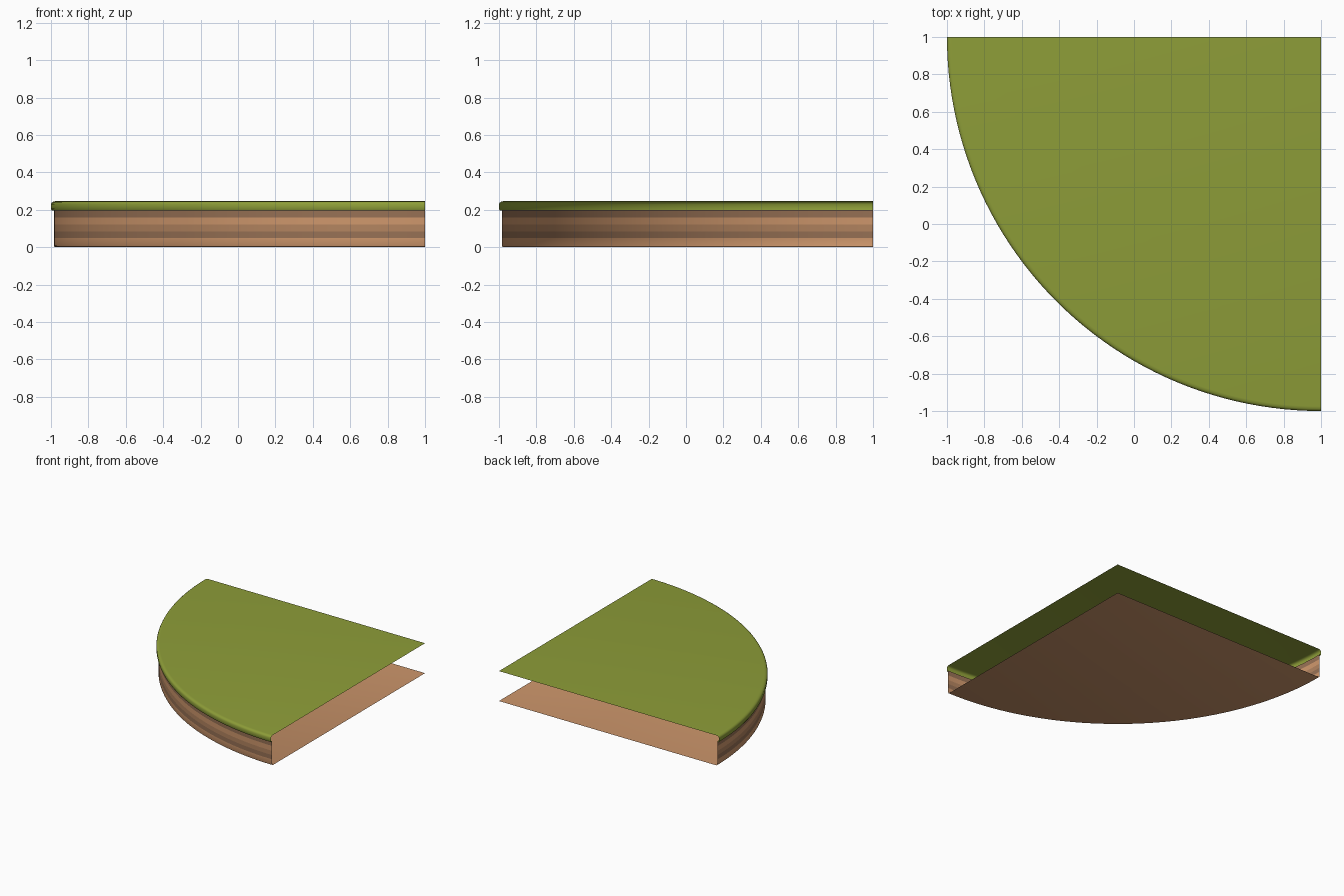
import bpy, bmesh
from math import cos, sin, pi

if "Cube" in bpy.data.objects:
    bpy.data.objects.remove(bpy.data.objects["Cube"])

SEGMENTS = 48


def material(name, rgb):
    m = bpy.data.materials.new(name)
    m.diffuse_color = (*rgb, 1)
    m.use_nodes = True
    m.node_tree.nodes["Principled BSDF"].inputs["Base Color"].default_value = m.diffuse_color
    return m


grass = material("grass_green", (0.27, 0.34, 0.04))
light = material("light_earth", (0.62, 0.31, 0.15))
mid = material("mid_earth", (0.45, 0.23, 0.115))
dark = material("dark_earth", (0.31, 0.165, 0.09))


def quarter_sweep(name, profile, bands, materials, cap_at):
    """Sweep an (r, z) profile a quarter turn about (1, 1); fan one end to the corner."""
    bm = bmesh.new()
    rings = []
    for r, z in profile:
        angles = [pi + pi / 2 * i / SEGMENTS for i in range(SEGMENTS + 1)]
        rings.append([bm.verts.new((1 + r * cos(a), 1 + r * sin(a), z)) for a in angles])
    for low, high, band in zip(rings, rings[1:], bands):
        for i in range(SEGMENTS):
            f = bm.faces.new((low[i], low[i + 1], high[i + 1], high[i]))
            f.material_index = band
    corner = bm.verts.new((1, 1, profile[cap_at][1]))
    rim = rings[cap_at]
    bm.faces.new([corner] + (rim if cap_at else rim[::-1]))
    mesh = bpy.data.meshes.new(name)
    bm.to_mesh(mesh)
    bm.free()
    for m in materials:
        mesh.materials.append(m)
    ob = bpy.data.objects.new(name, mesh)
    bpy.context.collection.objects.link(ob)
    bpy.ops.object.select_all(action='DESELECT')
    ob.select_set(True)
    bpy.context.view_layer.objects.active = ob
    bpy.ops.object.shade_smooth_by_angle(angle=pi / 5)
    return ob


# Earth wall with coloured strata, closed by a floor and open on the straight sides
quarter_sweep("earth_bank",
              [(1.975, 0), (1.982, 0.003), (1.985, 0.01), (1.985, 0.05), (1.985, 0.085),
               (1.985, 0.12), (1.985, 0.16), (1.985, 0.2)],
              [0, 0, 0, 2, 1, 0, 2], [light, mid, dark], 0)

# Grass sheet with an overhanging rounded lip
quarter_sweep("grass_top",
              [(1.985, 0.2), (1.995, 0.195), (2, 0.205), (2, 0.23), (1.996, 0.238),
               (1.988, 0.244), (1.975, 0.246)],
              [0] * 6, [grass], -1)
